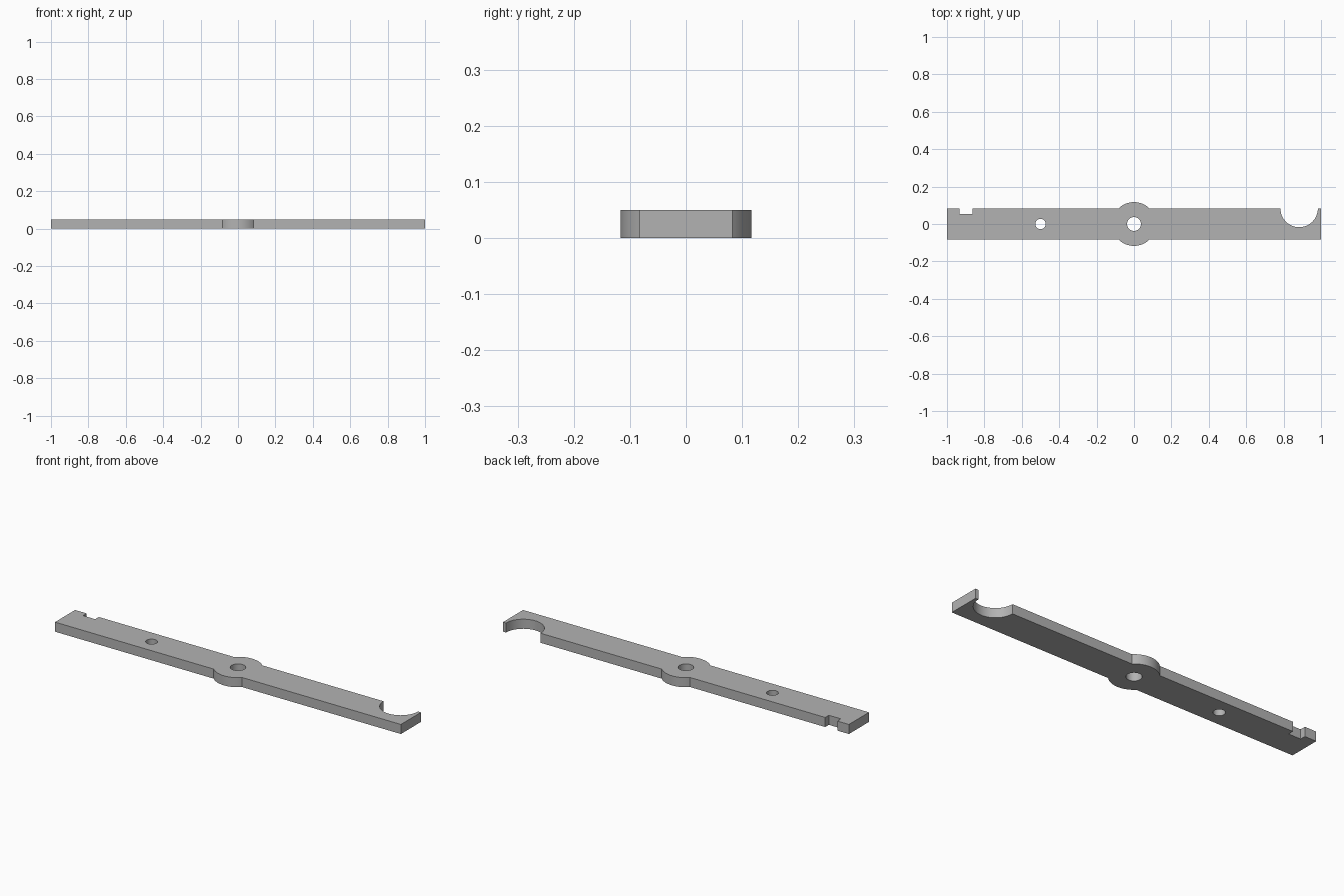
import bpy
import bmesh
from math import asin, cos, sin, pi, tau

if "Cube" in bpy.data.objects:
    bpy.data.objects.remove(bpy.data.objects["Cube"])

HALF_WIDTH, THICKNESS, HUB_RADIUS = 0.083, 0.05, 0.117


def arc(cx, cy, radius, start, end, steps):
    """Points along an arc, both ends included."""
    angles = [start + (end - start) * i / steps for i in range(steps + 1)]
    return [(cx + radius * cos(a), cy + radius * sin(a)) for a in angles]


def circle(cx, cy, radius, steps=48):
    return arc(cx, cy, radius, 0, tau, steps)[:-1]


def plate(name, loops, thickness, material):
    """Fill an outline with holes and extrude it upward."""
    bm = bmesh.new()
    for loop in loops:
        verts = [bm.verts.new((x, y, 0)) for x, y in loop]
        for a, b in zip(verts, verts[1:] + verts[:1]):
            bm.edges.new((a, b))
    bmesh.ops.triangle_fill(bm, edges=bm.edges[:], use_beauty=True, normal=(0, 0, 1))
    top = bmesh.ops.extrude_face_region(bm, geom=bm.faces[:], use_keep_orig=True)
    for v in top["geom"]:
        if isinstance(v, bmesh.types.BMVert):
            v.co.z = thickness
    bmesh.ops.recalc_face_normals(bm, faces=bm.faces[:])
    mesh = bpy.data.meshes.new(name)
    bm.to_mesh(mesh)
    bm.free()
    mesh.materials.append(material)
    obj = bpy.data.objects.new(name, mesh)
    bpy.context.collection.objects.link(obj)
    bpy.ops.object.select_all(action="DESELECT")
    obj.select_set(True)
    bpy.context.view_layer.objects.active = obj
    bpy.ops.object.shade_smooth_by_angle()
    return obj


# Plain grey finish
grey = bpy.data.materials.new("grey")
grey.use_nodes = True
colour = (0.45, 0.45, 0.45, 1)
grey.diffuse_color = colour
grey.node_tree.nodes["Principled BSDF"].inputs["Base Color"].default_value = colour

# Outline, counter-clockwise from the front left corner of the bar
hub = asin(HALF_WIDTH / HUB_RADIUS)
outline = [(-1, -HALF_WIDTH)]
outline += arc(0, 0, HUB_RADIUS, pi + hub, tau - hub, 24)      # front hub bulge
outline += [(1, -HALF_WIDTH), (1, HALF_WIDTH)]
outline += arc(0.883, HALF_WIDTH, 0.1, 0, -pi, 32)             # round hook recess
outline += arc(0, 0, HUB_RADIUS, hub, pi - hub, 24)            # back hub bulge
outline += [(-0.863, HALF_WIDTH), (-0.863, 0.053),             # square notch
            (-0.933, 0.053), (-0.933, HALF_WIDTH), (-1, HALF_WIDTH)]

# Bar with the pivot hole and the small pin hole
plate("lever_bar", [outline, circle(0, 0, 0.037), circle(-0.5, 0, 0.028)],
      THICKNESS, grey)
